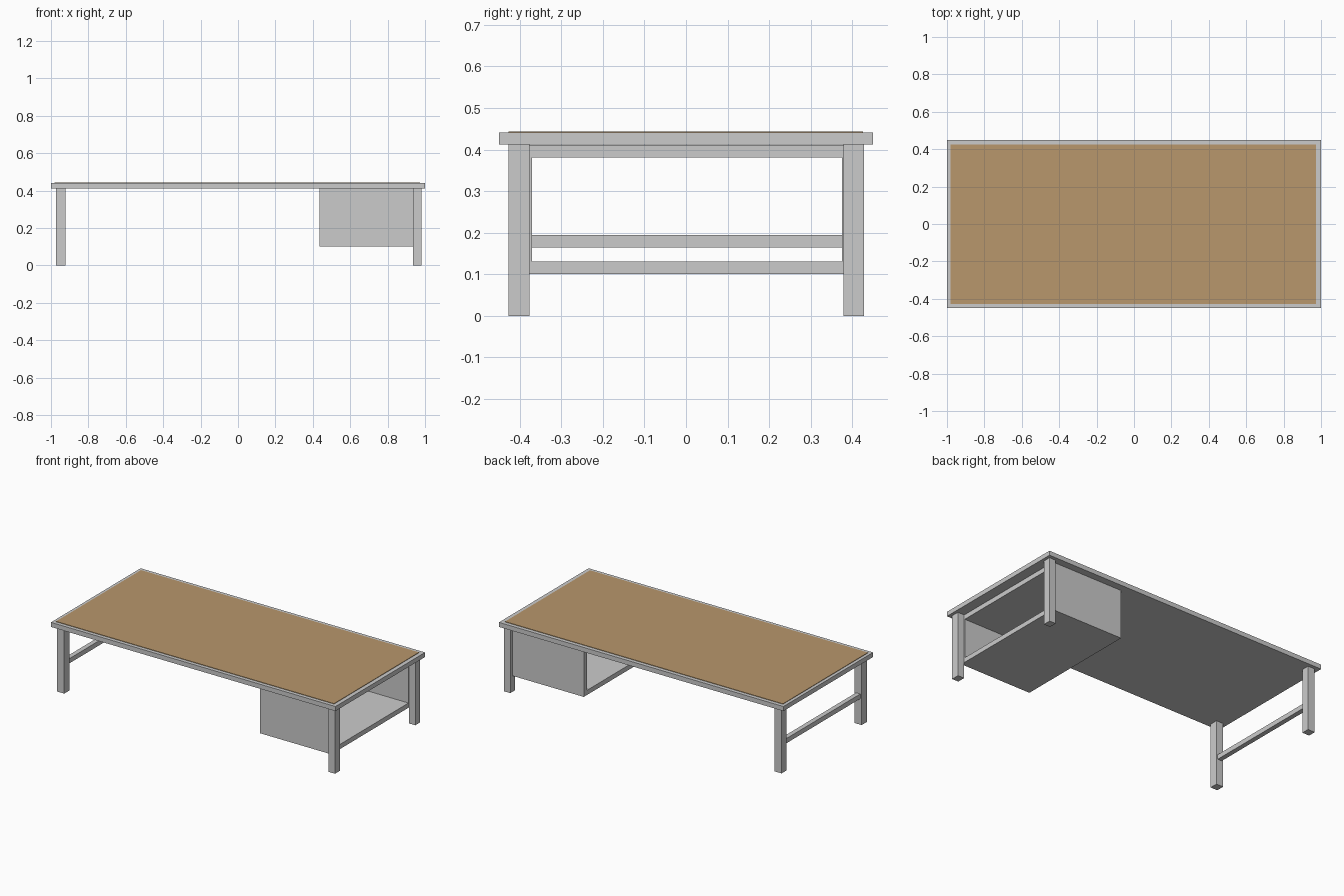
import bpy

if "Cube" in bpy.data.objects:
    bpy.data.objects.remove(bpy.data.objects["Cube"])


def material(name, color):
    m = bpy.data.materials.new(name)
    m.diffuse_color = (*color, 1)
    m.use_nodes = True
    m.node_tree.nodes["Principled BSDF"].inputs["Base Color"].default_value = m.diffuse_color
    return m


grey = material("light grey", (0.6, 0.6, 0.6))
tan = material("tan wood", (0.48, 0.31, 0.15))


def box(name, x, y, z, mat):
    """Box from (min, max) ranges on each axis."""
    bpy.ops.mesh.primitive_cube_add(size=1)
    o = bpy.context.object
    o.name = name
    for v in o.data.vertices:
        for i, (lo, hi) in enumerate((x, y, z)):
            v.co[i] = lo if v.co[i] < 0 else hi
    o.data.materials.append(mat)
    return o


# Table top with thin inlaid panel
box("table_top", (-1, 1), (-0.45, 0.45), (0.412, 0.441), grey)
box("top_panel", (-0.98, 0.974), (-0.427, 0.426), (0.441, 0.444), tan)

# Four legs
for side, x in (("left", (-0.972, -0.923)), ("right", (0.936, 0.981))):
    for end, y in (("front", (-0.427, -0.376)), ("back", (0.379, 0.428))):
        box(f"{end}_{side}_leg", x, y, (0, 0.412), grey)

# Stretcher between the left legs
box("left_stretcher", (-0.962, -0.932), (-0.376, 0.379), (0.165, 0.195), grey)

# Storage box, open at both ends
bx = (0.435, 0.936)
box("shelf_bottom", bx, (-0.40, 0.405), (0.101, 0.131), grey)
box("shelf_top", bx, (-0.40, 0.405), (0.381, 0.411), grey)
box("shelf_front_wall", bx, (-0.40, -0.37), (0.131, 0.381), grey)
box("shelf_back_wall", bx, (0.375, 0.405), (0.131, 0.381), grey)
